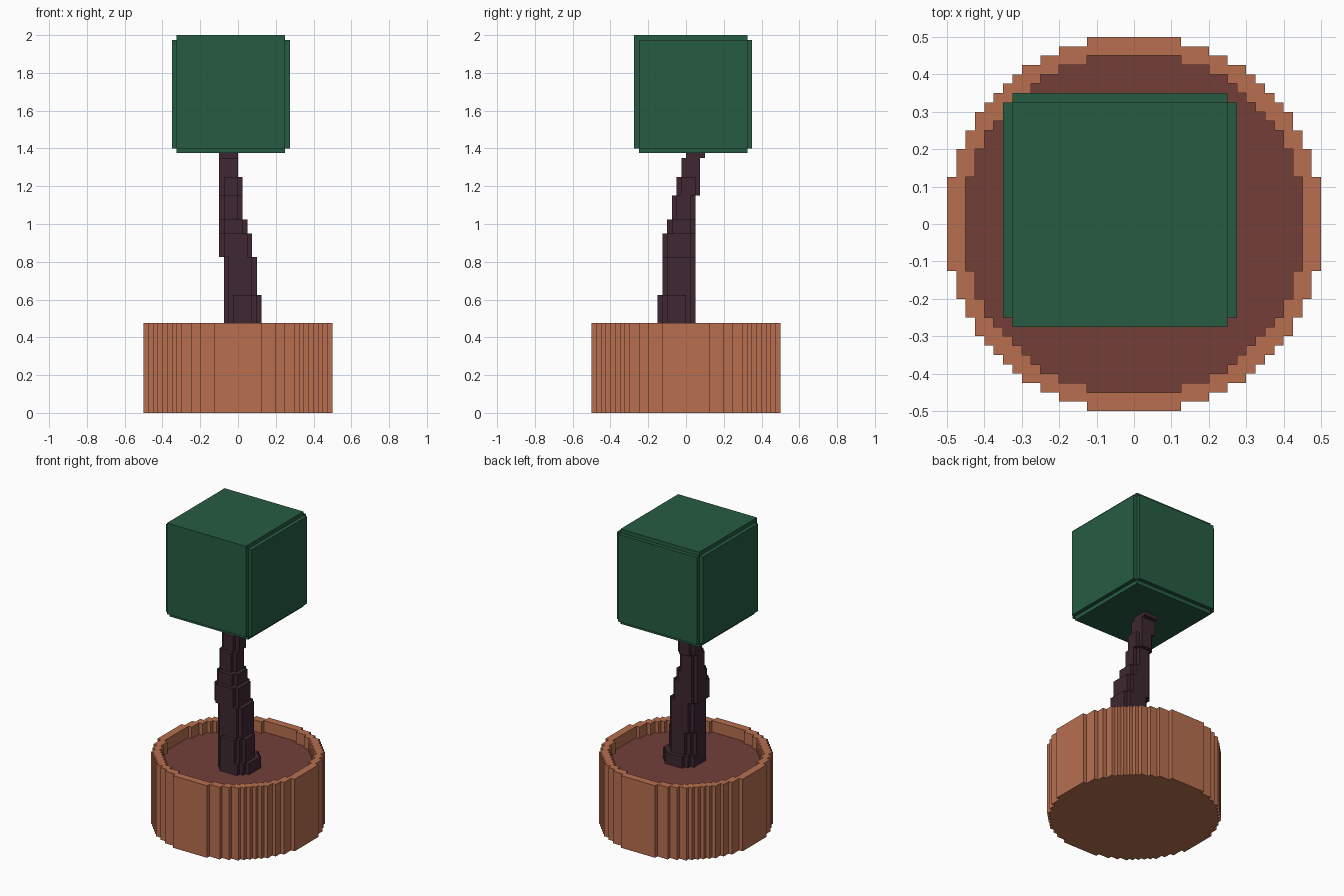
import bpy, bmesh
from mathutils import Vector

if "Cube" in bpy.data.objects:
    bpy.data.objects.remove(bpy.data.objects["Cube"])

V = 0.025  # edge length of one block


def material(name, hex_code):
    srgb = [int(hex_code[i:i + 2], 16) / 255 for i in (0, 2, 4)]
    rgb = [c / 12.92 if c <= 0.04045 else ((c + 0.055) / 1.055) ** 2.4 for c in srgb]
    mat = bpy.data.materials.new(name)
    mat.use_nodes = True
    mat.diffuse_color = (*rgb, 1)
    mat.node_tree.nodes["Principled BSDF"].inputs["Base Color"].default_value = (*rgb, 1)
    return mat


def disc(x0, y0, d):
    """Block columns of a round slab of diameter d with its low corner at x0, y0."""
    c, r = (d - 1) / 2, d / 2 + 0.2
    return {(x0 + i, y0 + j) for i in range(d) for j in range(d)
            if (i - c) ** 2 + (j - c) ** 2 <= r * r}


def stack(columns, z0, z1):
    return {(x, y, z) for x, y in columns for z in range(z0, z1)}


def block_object(name, cells, mat):
    """Skin the outside of a set of blocks and merge the flat areas."""
    bm = bmesh.new()
    verts = {}

    def vert(p):
        key = tuple(p)
        if key not in verts:
            verts[key] = bm.verts.new(Vector(key) * V)
        return verts[key]

    for cell in cells:
        for axis in range(3):
            u, w = (axis + 1) % 3, (axis + 2) % 3
            for side in (0, 1):
                near = list(cell)
                near[axis] += 1 if side else -1
                if tuple(near) in cells:
                    continue
                ring = []
                for a, b in ((0, 0), (1, 0), (1, 1), (0, 1)):
                    p = list(cell)
                    p[axis] += side
                    p[u] += a
                    p[w] += b
                    ring.append(vert(p))
                bm.faces.new(ring if side else ring[::-1])
    bmesh.ops.dissolve_limit(bm, angle_limit=0.01, verts=bm.verts, edges=bm.edges)
    mesh = bpy.data.meshes.new(name)
    bm.to_mesh(mesh)
    bm.free()
    mesh.materials.append(mat)
    obj = bpy.data.objects.new(name, mesh)
    bpy.context.collection.objects.link(obj)
    return obj


clay = material("clay", "b86f50")
earth = material("earth", "733e39")
bark = material("bark", "3e2731")
leaf = material("leaf green", "265c42")

# Round pot: full floor with a raised wall
outer, inner = disc(-20, -20, 40), disc(-18, -18, 36)
block_object("pot", stack(outer, 0, 1) | stack(outer - inner, 1, 19), clay)

# Soil filling the pot to just below the rim
block_object("soil", stack(inner, 1, 16), earth)

# Leaning, tapering trunk: low corner x, y, diameter, bottom, top
trunk = set()
for x, y, d, z0, z1 in ((-3, -6, 9, 16, 19), (-3, -6, 8, 19, 25), (-3, -5, 7, 25, 33),
                        (-4, -5, 7, 33, 38), (-4, -4, 6, 38, 41), (-4, -3, 5, 41, 46),
                        (-4, -2, 5, 46, 50), (-4, -1, 4, 50, 54), (-4, 0, 4, 54, 55)):
    trunk |= stack(disc(x, y, d), z0, z1)
block_object("trunk", trunk, bark)

# Cube of foliage with notched edges, except the top front edge
low, high = (-14, -11, 55), (10, 13, 79)
foliage = set()
for x in range(low[0], high[0] + 1):
    for y in range(low[1], high[1] + 1):
        for z in range(low[2], high[2] + 1):
            on_x, on_y, on_z = (c in (a, b) for c, a, b in zip((x, y, z), low, high))
            top_front = y == low[1] and z == high[2] and not on_x
            if on_x + on_y + on_z < 2 or top_front:
                foliage.add((x, y, z))
block_object("foliage", foliage, leaf)
